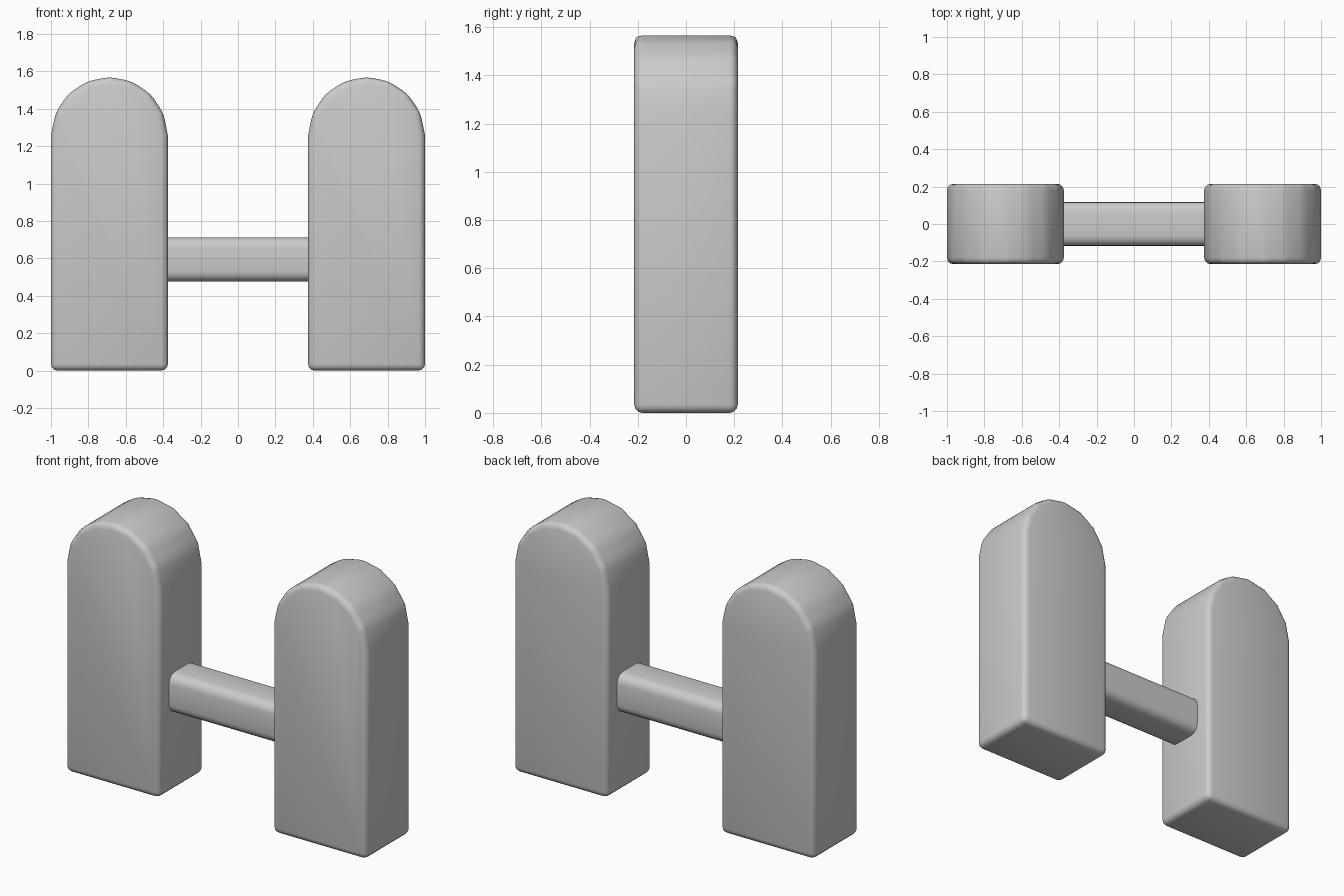
import bpy, bmesh
from math import sin, cos, pi

if "Cube" in bpy.data.objects:
    bpy.data.objects.remove(bpy.data.objects["Cube"])


def prism(name, profile, vec, bevel, segments, limit=0.3):
    """Extrude a closed profile along vec, then round its edges."""
    bm = bmesh.new()
    face = bm.faces.new([bm.verts.new(p) for p in profile])
    res = bmesh.ops.extrude_face_region(bm, geom=[face])
    verts = [g for g in res["geom"] if isinstance(g, bmesh.types.BMVert)]
    bmesh.ops.translate(bm, verts=verts, vec=vec)
    bmesh.ops.recalc_face_normals(bm, faces=bm.faces)
    if bevel:
        edges = [e for e in bm.edges if e.calc_face_angle(0) > limit]
        bmesh.ops.bevel(bm, geom=edges, offset=bevel, offset_type='OFFSET',
                        segments=segments, profile=0.5, affect='EDGES', clamp_overlap=True)
    mesh = bpy.data.meshes.new(name)
    bm.to_mesh(mesh)
    bm.free()
    obj = bpy.data.objects.new(name, mesh)
    bpy.context.collection.objects.link(obj)
    bpy.ops.object.select_all(action='DESELECT')
    obj.select_set(True)
    bpy.context.view_layer.objects.active = obj
    bpy.ops.object.shade_smooth_by_angle(angle=0.7)
    return obj


# Round-topped pillars
R, H, D = 0.3125, 1.57, 0.215
for side, name in ((-1, "left_pillar"), (1, "right_pillar")):
    cx = side * (1 - R)
    outline = [(cx - R, -D, 0), (cx + R, -D, 0)]
    outline += [(cx + R * cos(i * pi / 8), -D, H - R + R * sin(i * pi / 8)) for i in range(9)]
    prism(name, outline, (0, 2 * D, 0), 0.035, 3)

# Crossbar with rounded long edges, ends sunk into the pillars
S, C, Z = 0.118, 0.055, 0.593
section = []
for k, (sy, sz) in enumerate(((1, 1), (-1, 1), (-1, -1), (1, -1))):
    for i in range(5):
        a = k * pi / 2 + i * pi / 8
        section.append((-0.4, sy * (S - C) + C * cos(a), Z + sz * (S - C) + C * sin(a)))
prism("crossbar", section, (0.8, 0, 0), 0, 1)
